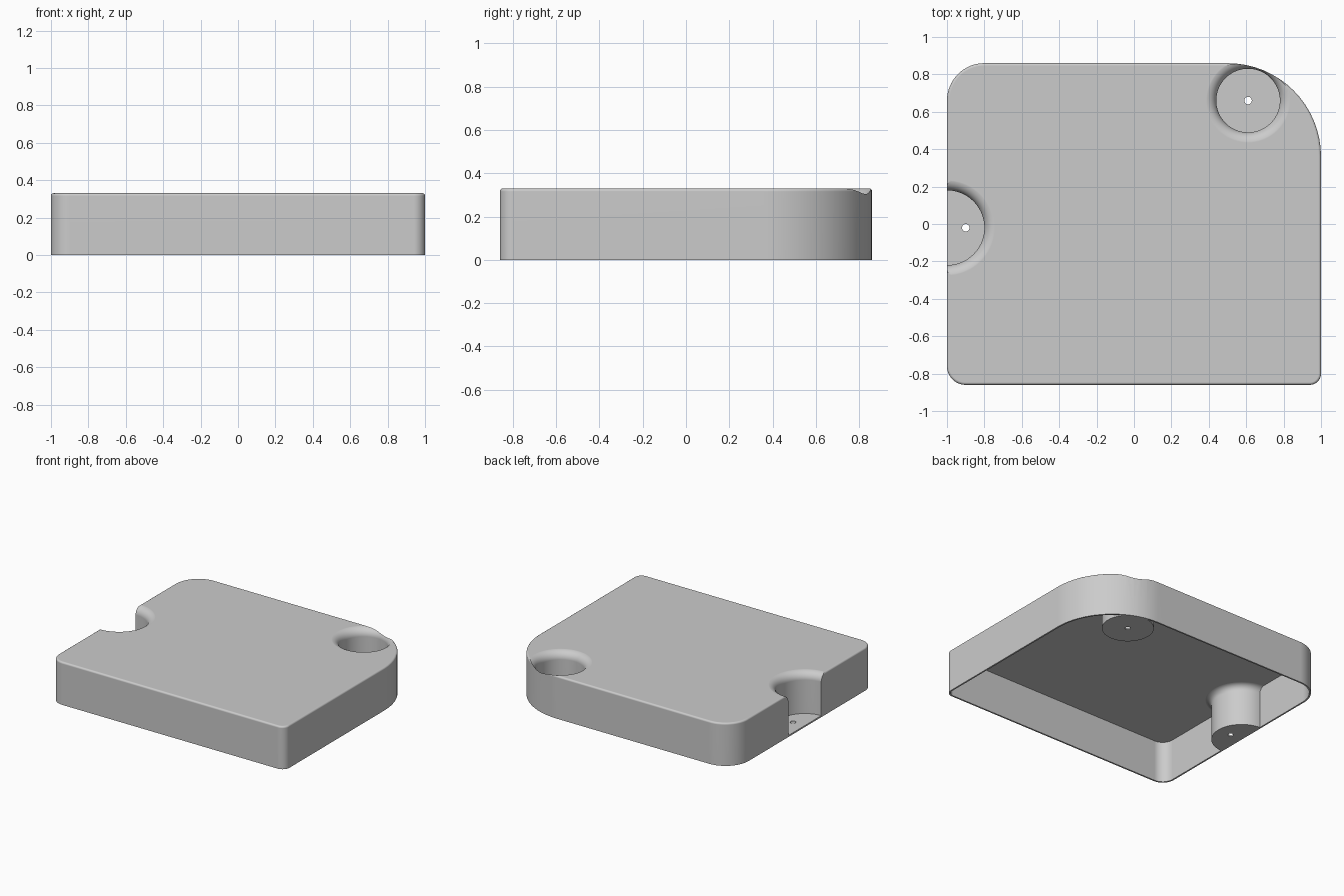
import bpy, bmesh
from math import pi, sin, cos, radians

cube = bpy.data.objects.get("Cube")
if cube:
    bpy.data.objects.remove(cube, do_unlink=True)

HX, HY, H = 1.0, 0.86, 0.33      # half width, half depth, height
WALL, EDGE, FILLET = 0.012, 0.014, 0.06
EPS = 0.0005
# corner directions with their radii, anticlockwise from back +x
CORNERS = [(1, 1, 0.5), (-1, 1, 0.2), (-1, -1, 0.1), (1, -1, 0.06)]
# recesses: centre x, centre y, radius
RECESSES = [(0.61, 0.66, 0.17), (-1.0, -0.02, 0.2)]
HOLES = [(0.61, 0.66), (-0.9, -0.02)]


def outline(inset):
    """Rounded rectangle with a different radius at every corner."""
    pts = []
    for i, (sx, sy, r) in enumerate(CORNERS):
        for k in range(17):
            a = pi / 2 * (i + k / 16)
            pts.append((sx * (HX - r) + (r - inset) * cos(a),
                        sy * (HY - r) + (r - inset) * sin(a)))
    return pts


def skin(name, rings):
    """Closed solid through a stack of equal-sized rings of points."""
    bm = bmesh.new()
    loops = [[bm.verts.new(p) for p in ring] for ring in rings]
    n = len(loops[0])
    for lo, hi in zip(loops, loops[1:]):
        for i in range(n):
            j = (i + 1) % n
            bm.faces.new((lo[i], lo[j], hi[j], hi[i]))
    bm.faces.new(loops[0][::-1])
    bm.faces.new(loops[-1])
    mesh = bpy.data.meshes.new(name)
    bm.to_mesh(mesh)
    bm.free()
    ob = bpy.data.objects.new(name, mesh)
    bpy.context.collection.objects.link(ob)
    return ob


def slab(name, layers):
    return skin(name, [[(x, y, z) for x, y in outline(d)] for d, z in layers])


def lathe(name, x, y, profile, n=72):
    return skin(name, [[(x + r * cos(2 * pi * k / n), y + r * sin(2 * pi * k / n), z)
                        for k in range(n)] for r, z in profile])


def trumpet(name, x, y, radius, bottom, offset):
    """Cylinder flaring out to the top face through a rounded lip."""
    flare, steps = FILLET - offset, 8
    profile = [(radius + offset, bottom)]
    for k in range(steps + 1):
        a = pi / 2 * k / steps
        profile.append((radius + FILLET - flare * cos(a),
                        H - FILLET + flare * sin(a) + EPS))
    profile.append((radius + FILLET, H + 0.1))
    return lathe(name, x, y, profile)


def subtract(target, cutter):
    """Cut one solid from another and discard the cutter."""
    cutter.hide_render = True
    mod = target.modifiers.new("cut", 'BOOLEAN')
    mod.operation, mod.solver, mod.object = 'DIFFERENCE', 'EXACT', cutter
    deps = bpy.context.evaluated_depsgraph_get()
    mesh = bpy.data.meshes.new_from_object(target.evaluated_get(deps))
    target.modifiers.clear()
    target.data = mesh
    bpy.data.objects.remove(cutter, do_unlink=True)


# Outer body with a small rounded top edge
layers = [(0, 0)]
for k in range(5):
    a = pi / 2 * k / 4
    layers.append((EDGE * (1 - cos(a)), H - EDGE * (1 - sin(a))))
shell = slab("cover_shell", layers)

# Hollow underside, leaving thin walls around the recesses
cavity = slab("cavity_cutter", [(WALL, -0.1), (WALL, H - WALL)])
for x, y, r in RECESSES:
    subtract(cavity, trumpet("boss_cutter", x, y, r, -0.2, WALL))
subtract(shell, cavity)

# Recesses in the top and screw holes in their floors
for x, y, r in RECESSES:
    subtract(shell, trumpet("recess_cutter", x, y, r, WALL, 0))
for x, y in HOLES:
    subtract(shell, lathe("hole_cutter", x, y, [(0.02, -0.1), (0.02, 0.1)], 24))

# Plain grey finish
grey = bpy.data.materials.new("light_grey")
colour = (0.6, 0.6, 0.6, 1)
grey.use_nodes = True
grey.diffuse_color = colour
grey.node_tree.nodes["Principled BSDF"].inputs["Base Color"].default_value = colour
shell.data.materials.clear()
shell.data.materials.append(grey)

# Smooth curves, crisp edges
bpy.ops.object.select_all(action='DESELECT')
shell.select_set(True)
bpy.context.view_layer.objects.active = shell
bpy.ops.object.shade_smooth_by_angle(angle=radians(30))
weighted = shell.modifiers.new("weighted_normals", 'WEIGHTED_NORMAL')
weighted.keep_sharp = True
